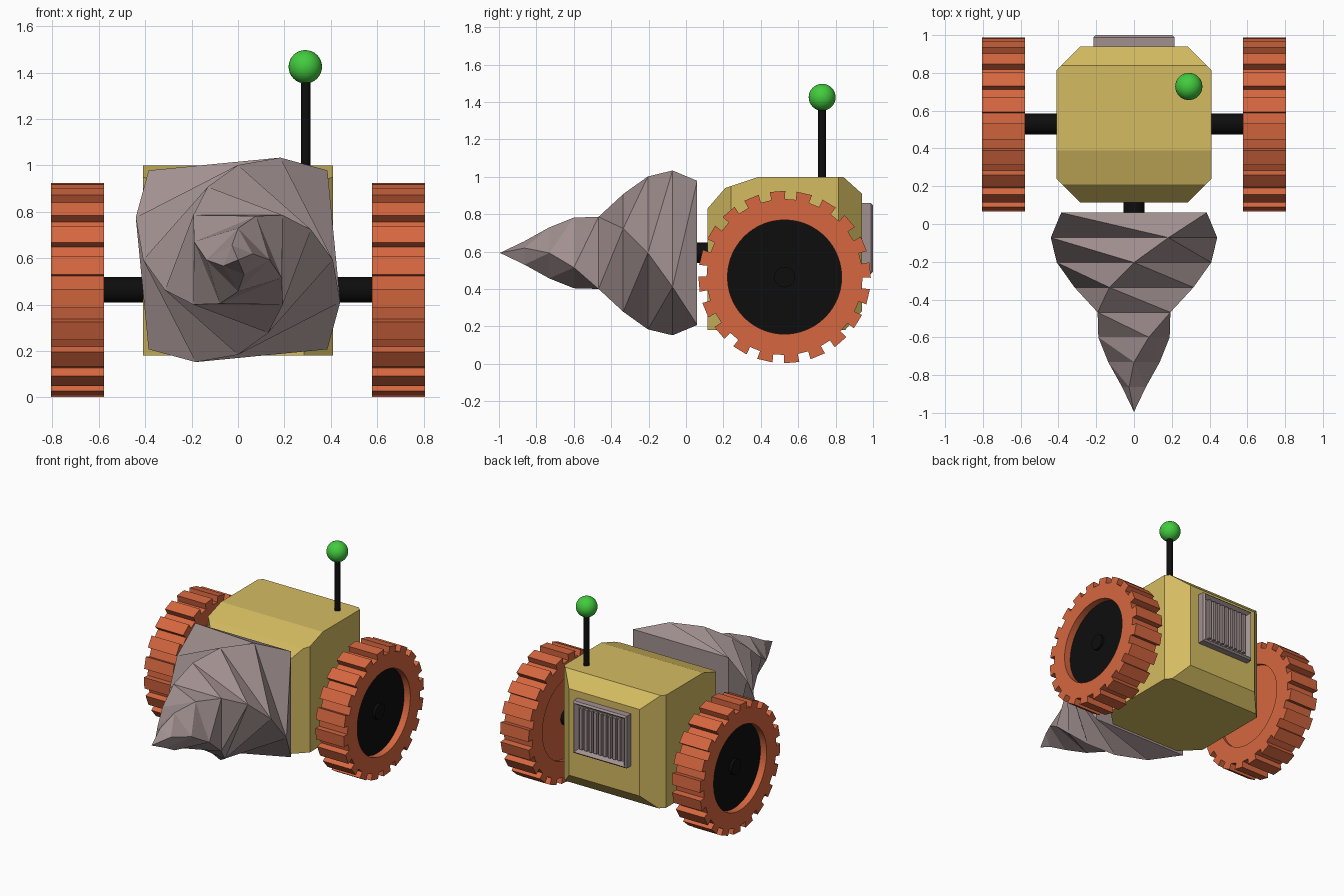
import bpy, bmesh, math
from mathutils import Vector

if "Cube" in bpy.data.objects:
    bpy.data.objects.remove(bpy.data.objects["Cube"])


def material(name, rgb):
    m = bpy.data.materials.new(name)
    m.diffuse_color = (*rgb, 1)
    m.use_nodes = True
    m.node_tree.nodes["Principled BSDF"].inputs["Base Color"].default_value = m.diffuse_color
    return m


YELLOW = material("yellow_paint", (0.66, 0.50, 0.12))
ORANGE = material("orange_rubber", (0.67, 0.135, 0.05))
GREY = material("warm_grey_steel", (0.36, 0.28, 0.28))
BLACK = material("black_metal", (0.004, 0.004, 0.004))
GREEN = material("green_light", (0.055, 0.60, 0.048))


def finish(name, bm, *mats):
    bmesh.ops.recalc_face_normals(bm, faces=bm.faces)
    mesh = bpy.data.meshes.new(name)
    bm.to_mesh(mesh)
    bm.free()
    for m in mats:
        mesh.materials.append(m)
    ob = bpy.data.objects.new(name, mesh)
    bpy.context.collection.objects.link(ob)
    return ob


def rod(name, a, b, radius, mat):
    """Round bar between two points."""
    a, b = Vector(a), Vector(b)
    bpy.ops.mesh.primitive_cylinder_add(vertices=32, radius=radius, depth=(b - a).length,
                                        location=(a + b) / 2)
    ob = bpy.context.object
    ob.name = name
    ob.rotation_euler = (b - a).to_track_quat('Z', 'Y').to_euler()
    ob.data.materials.append(mat)
    bpy.ops.object.shade_smooth_by_angle()


# Body: side profile extruded across x, then the upright corners are cut off
def build_body():
    profile = [(0.115, 0.18), (0.115, 0.83), (0.21, 0.94), (0.39, 1.0), (0.84, 1.0),
               (0.94, 0.91), (0.94, 0.28), (0.85, 0.18)]
    bm = bmesh.new()
    face = bm.faces.new([bm.verts.new((-0.41, y, z)) for y, z in profile])
    ext = bmesh.ops.extrude_face_region(bm, geom=[face], use_keep_orig=True)
    new = [v for v in ext["geom"] if isinstance(v, bmesh.types.BMVert)]
    bmesh.ops.translate(bm, verts=new, vec=(0.82, 0, 0))
    bmesh.ops.recalc_face_normals(bm, faces=bm.faces)
    for sx in (-1, 1):
        for y, sy in ((0.115, -1), (0.94, 1)):
            cut = bmesh.ops.bisect_plane(bm, geom=bm.verts[:] + bm.edges[:] + bm.faces[:],
                                         plane_co=(sx * 0.285, y, 0), plane_no=(sx, sy, 0),
                                         clear_outer=True)
            edges = [e for e in cut["geom_cut"] if isinstance(e, bmesh.types.BMEdge)]
            bmesh.ops.holes_fill(bm, edges=edges, sides=0)
    finish("body", bm, YELLOW)


# Drill: square cone, twisted half a turn over eight steps
def build_drill():
    steps, bm, rings = 8, bmesh.new(), []
    for k in range(steps):
        r = 0.545 * (1 - k / steps)
        angles = [math.radians(45 + 90 * i + 22.5 * k) for i in range(4)]
        rings.append([bm.verts.new((r * math.cos(a), 0.06 - 1.055 * k / steps,
                                    0.593 + r * math.sin(a))) for a in angles])
    bm.faces.new(rings[0])
    for low, high in zip(rings, rings[1:]):
        for i in range(4):
            j = (i + 1) % 4
            bm.faces.new((low[i], low[j], high[i]))
            bm.faces.new((low[j], high[j], high[i]))
    tip = bm.verts.new((0, -0.995, 0.593))
    for i in range(4):
        bm.faces.new((rings[-1][i], rings[-1][(i + 1) % 4], tip))
    finish("drill", bm, GREY)


# Wheel: toothed tread with a recess on both sides, black hub on the outer side
def build_wheel(name, side):
    teeth, root, top = 20, 0.417, 0.461
    pts = []
    for t in range(teeth):
        for off, r in ((-5, root), (-5.2, top), (5.2, top), (5, root)):
            pts.append((math.radians(94.7 + t * 360 / teeth + off), r))
    count = len(pts)
    even = [math.radians(94.7 - 6.75) + 2 * math.pi * i / count for i in range(count)]
    bm = bmesh.new()

    def loop(x, radius=None):
        ring = []
        for (a, r), e in zip(pts, even):
            a, r = (a, r) if radius is None else (e, radius)
            ring.append(bm.verts.new((side * x, 0.527 + r * math.cos(a), 0.464 + r * math.sin(a))))
        return ring

    loops = [loop(0.60, 0.30), loop(0.577, 0.30), loop(0.577), loop(0.805),
             loop(0.805, 0.305), loop(0.755, 0.305)]
    bm.faces.new(loops[0])
    for a, b in zip(loops, loops[1:]):
        for i in range(count):
            j = (i + 1) % count
            bm.faces.new((a[i], a[j], b[j], b[i]))
    bm.faces.new(loops[-1]).material_index = 1
    finish(name, bm, ORANGE, BLACK)


# Rear vent: bevelled housing with a sunken panel and upright slats
def add_box(bm, lo, hi):
    lo, hi = Vector(lo), Vector(hi)
    made = bmesh.ops.create_cube(bm, size=1)["verts"]
    bmesh.ops.scale(bm, vec=hi - lo, verts=made)
    bmesh.ops.translate(bm, vec=(lo + hi) / 2, verts=made)


def build_vent():
    bm = bmesh.new()
    add_box(bm, (-0.215, 0.92, 0.48), (0.215, 1.0, 0.86))
    bm.normal_update()
    back = max(bm.faces, key=lambda f: f.calc_center_median().y)
    bmesh.ops.bevel(bm, geom=back.edges[:], offset=0.012, segments=1, affect='EDGES')
    bm.normal_update()
    back = max(bm.faces, key=lambda f: f.calc_center_median().y)
    bmesh.ops.inset_region(bm, faces=[back], thickness=0.03)
    bmesh.ops.translate(bm, verts=back.verts[:], vec=(0, -0.03, 0))
    finish("vent_housing", bm, GREY)
    bm = bmesh.new()
    for i in range(9):
        x = -0.152 + i * 0.038
        add_box(bm, (x - 0.011, 0.965, 0.52), (x + 0.011, 0.992, 0.82))
    finish("vent_slats", bm, GREY)


build_body()
build_drill()
build_vent()
for label, s in (("left", -1), ("right", 1)):
    build_wheel(label + "_wheel", s)
    rod(label + "_hub_cap", (s * 0.74, 0.527, 0.464), (s * 0.775, 0.527, 0.464), 0.055, BLACK)

# Axle, drill shaft and antenna
rod("axle", (-0.65, 0.53, 0.464), (0.65, 0.53, 0.464), 0.055, BLACK)
rod("drill_shaft", (0, 0.04, 0.593), (0, 0.16, 0.593), 0.055, BLACK)
rod("antenna_rod", (0.292, 0.728, 0.97), (0.292, 0.728, 1.42), 0.021, BLACK)
bpy.ops.mesh.primitive_uv_sphere_add(segments=32, ring_count=16, radius=0.072,
                                     location=(0.29, 0.728, 1.425))
ball = bpy.context.object
ball.name = "antenna_ball"
ball.data.materials.append(GREEN)
bpy.ops.object.shade_smooth()
